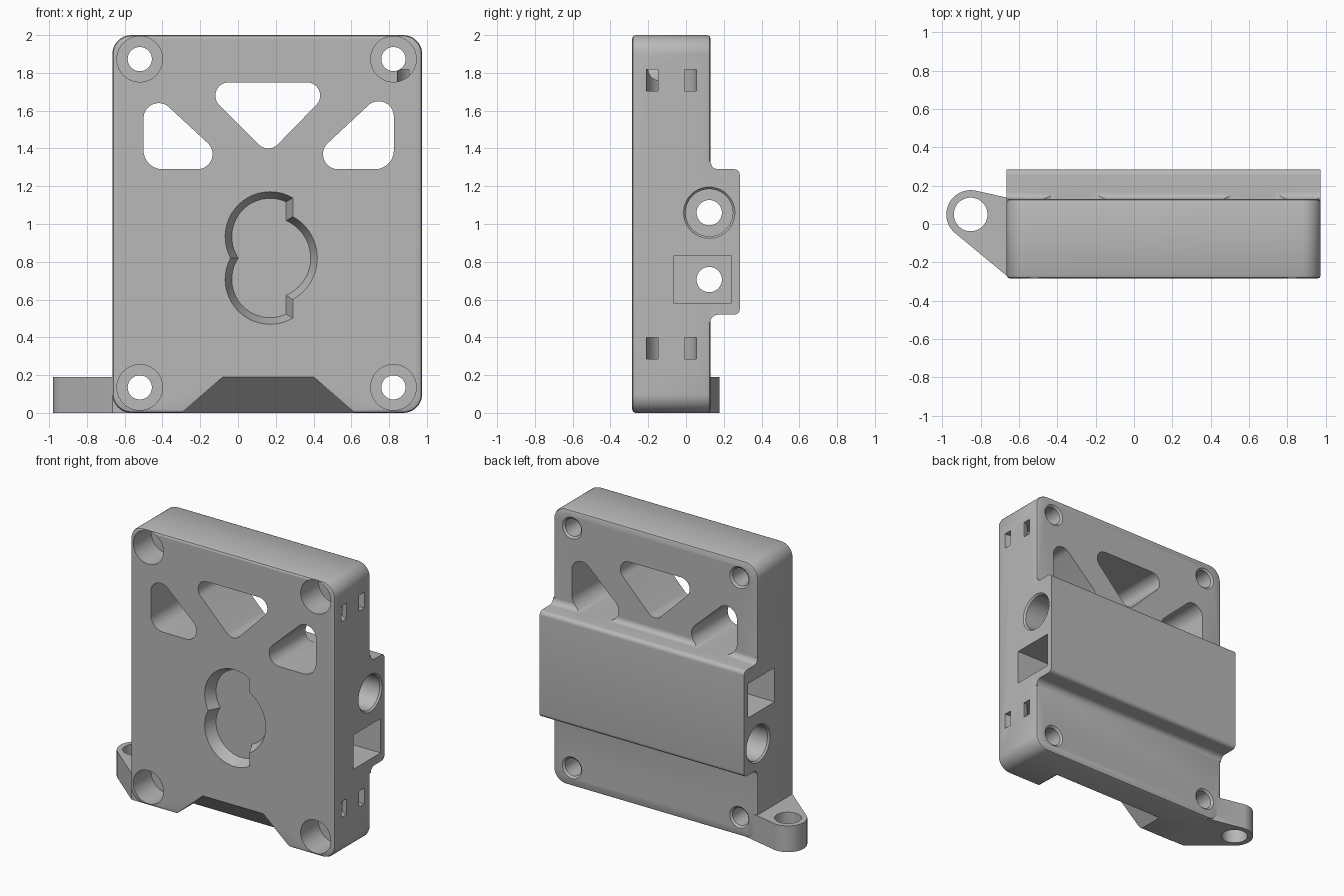
import bpy, bmesh
from math import radians, cos, sin, acos, asin, degrees
from mathutils import Vector
from mathutils.geometry import convex_hull_2d

if "Cube" in bpy.data.objects:
    bpy.data.objects.remove(bpy.data.objects["Cube"])

grey = bpy.data.materials.new("mid grey plastic")
grey.use_nodes = True
grey.diffuse_color = (0.48, 0.48, 0.48, 1)
grey.node_tree.nodes["Principled BSDF"].inputs["Base Color"].default_value = grey.diffuse_color

LEFT, RIGHT, FRONT, BACK, RIDGE = -0.665, 0.975, -0.285, 0.13, 0.285
MID = (LEFT + RIGHT) / 2
PLACE = {"x": lambda h, a, b: (h, a, b),
         "y": lambda h, a, b: (a, h, b),
         "z": lambda h, a, b: (a, b, h)}


def arc(cx, cy, r, start, end, n=10):
    angles = [radians(start + (end - start) * i / n) for i in range(n + 1)]
    return [(cx + r * cos(t), cy + r * sin(t)) for t in angles]


def circle(cx, cy, r):
    return arc(cx, cy, r, 0, 360, 40)[:-1]


def rect(x0, x1, y0, y1):
    return [(x0, y0), (x1, y0), (x1, y1), (x0, y1)]


def hull(points):
    vecs = [Vector(p) for p in points]
    return [points[i] for i in convex_hull_2d(vecs)]


def loft(name, axis, *sections):
    """Solid through (height, outline) sections along an axis."""
    bm = bmesh.new()
    rings = [[bm.verts.new(PLACE[axis](h, a, b)) for a, b in pts] for h, pts in sections]
    for low, high in zip(rings, rings[1:]):
        for i in range(len(low)):
            bm.faces.new((low[i - 1], low[i], high[i], high[i - 1]))
    bm.faces.new(rings[0][::-1])
    bm.faces.new(rings[-1])
    bmesh.ops.recalc_face_normals(bm, faces=bm.faces)
    mesh = bpy.data.meshes.new(name)
    bm.to_mesh(mesh)
    bm.free()
    mesh.materials.append(grey)
    obj = bpy.data.objects.new(name, mesh)
    bpy.context.collection.objects.link(obj)
    return obj


def combine(tool, operation="DIFFERENCE"):
    """Apply a boolean to the housing and discard the tool."""
    mod = housing.modifiers.new(tool.name, "BOOLEAN")
    mod.operation, mod.solver, mod.object = operation, "EXACT", tool
    bpy.context.view_layer.objects.active = housing
    bpy.ops.object.modifier_apply(modifier=mod.name)
    bpy.data.objects.remove(tool)


# Housing slab with rounded corners and softened front and back rims
def slab(inset):
    r, k = 0.1 - inset, 0.1
    return (arc(RIGHT - k, 2 - k, r, 0, 90) + arc(LEFT + k, 2 - k, r, 90, 180)
            + arc(LEFT + k, k, r, 180, 270) + arc(RIGHT - k, k, r, 270, 360))


e = 0.018
housing = loft("housing", "y",
               (FRONT, slab(e)), (FRONT + e * 0.3, slab(e * 0.3)), (FRONT + e, slab(0)),
               (BACK - e, slab(0)), (BACK - e * 0.3, slab(e * 0.3)), (BACK, slab(e)))

# Raised band across the back with filleted foot
upper = [(0.05, 1.33)] + arc(0.17, 1.33, 0.04, 180, 270, 6) + arc(RIDGE - 0.03, 1.26, 0.03, 90, 0, 6)
band = upper + [(y, 1.81 - z) for y, z in reversed(upper)]
combine(loft("back_band", "x", (LEFT, band), (RIGHT, band)), "UNION")

# Side lug with its vertical hole
lug = hull(circle(-0.853, 0.05, 0.127)
           + [(LEFT, 0.13), (LEFT, -0.27), (-0.56, 0.115), (-0.56, -0.27)])
combine(loft("side_lug", "z", (0, lug), (0.19, lug)), "UNION")
ring = circle(-0.853, 0.05, 0.088)
combine(loft("lug_hole", "z", (-0.1, ring), (0.3, ring)))

# Corner screw holes with deep front counterbores
for x in (-0.52, 0.823):
    for z in (0.135, 1.873):
        hole, head = circle(x, z, 0.064), circle(x, z, 0.121)
        flare = circle(x, z, 0.078)
        combine(loft("screw_hole", "y", (-0.4, head), (-0.08, head)))
        combine(loft("screw_shaft", "y", (-0.2, hole), (BACK - 0.012, hole),
                     (BACK, flare), (BACK + 0.03, flare)))

# Three rounded triangular windows
windows = [
    [(-0.42, 1.56, 0.08), (-0.4, 1.39, 0.1), (-0.215, 1.37, 0.08)],
    [(-0.05, 1.68, 0.07), (0.365, 1.68, 0.07), (0.16, 1.47, 0.07)],
    [(0.745, 1.57, 0.08), (0.725, 1.39, 0.1), (0.53, 1.37, 0.08)],
]
for corners in windows:
    outline = hull([p for c in corners for p in circle(*c)])
    combine(loft("window", "y", (-0.4, outline), (0.4, outline)))


# Shallow lobed recess in the front, with tapered walls
def lobes(inset):
    cx, cz, drop = 0.17, 0.82, 0.113
    r, big, clip = 0.238 - inset, 0.25 - inset, 0.12 - inset
    a, b = degrees(acos(clip / r)), 180 + degrees(asin(drop / r))
    c = degrees(acos(clip / big))
    return (arc(cx, cz + drop, r, a, b, 20) + arc(cx, cz - drop, r, 360 - b, 360 - a, 20)[1:]
            + arc(cx, cz, big, -c, c, 20))


combine(loft("front_recess", "y", (FRONT - 0.02, lobes(0)), (FRONT, lobes(0)),
             (FRONT + 0.08, lobes(0.035))))

# Sloping relief under the front edge
wide, top, reach = (-0.3, 0.62), (-0.08, 0.4), 0.2
grow = 0.1
low_front = [(wide[0], -0.001), (wide[1], -0.001), (top[1], 0.19), (top[0], 0.19)]
low_back = [(wide[0], -0.002), (wide[1], -0.002), (wide[1], -0.001), (wide[0], -0.001)]
combine(loft("front_relief", "y", (FRONT - 0.001, low_front), (FRONT + reach, low_back)))

# Cross rods: a round counterbore on one side and a square pocket on the other
for side, z_round, z_square in ((1, 1.06, 0.706), (-1, 0.706, 1.06)):
    def at(depth):
        return MID + side * ((RIGHT - LEFT) / 2 - depth)
    bore, mouth = circle(0.123, z_round, 0.125), circle(0.123, z_round, 0.136)
    combine(loft("round_pocket", "x", (at(-0.05), mouth), (at(0), mouth),
                 (at(0.012), bore), (at(0.4), bore)))
    pocket = rect(-0.067, 0.242, z_square - 0.124, z_square + 0.124)
    combine(loft("square_pocket", "x", (at(-0.05), pocket), (at(0.4), pocket)))
    rod = circle(0.123, z_round, 0.067)
    combine(loft("rod_hole", "x", (-1.1, rod), (1.1, rod)))

# Curved strap channels opening on the right-hand side
yc = -0.077
channel = ([(RIGHT + 0.05, yc + 0.132)] + arc(RIGHT, yc, 0.132, 90, 270, 16)
           + [(RIGHT + 0.05, yc - 0.132), (RIGHT + 0.05, yc - 0.07)]
           + arc(RIGHT, yc, 0.07, 270, 90, 16) + [(RIGHT + 0.05, yc + 0.07)])
for z in (0.285, 1.705):
    combine(loft("strap_channel", "z", (z, channel), (z + 0.113, channel)))

# Smooth the curved walls while keeping the edges crisp
bpy.ops.object.select_all(action="DESELECT")
housing.select_set(True)
bpy.context.view_layer.objects.active = housing
bpy.ops.object.shade_smooth_by_angle(angle=radians(30))
